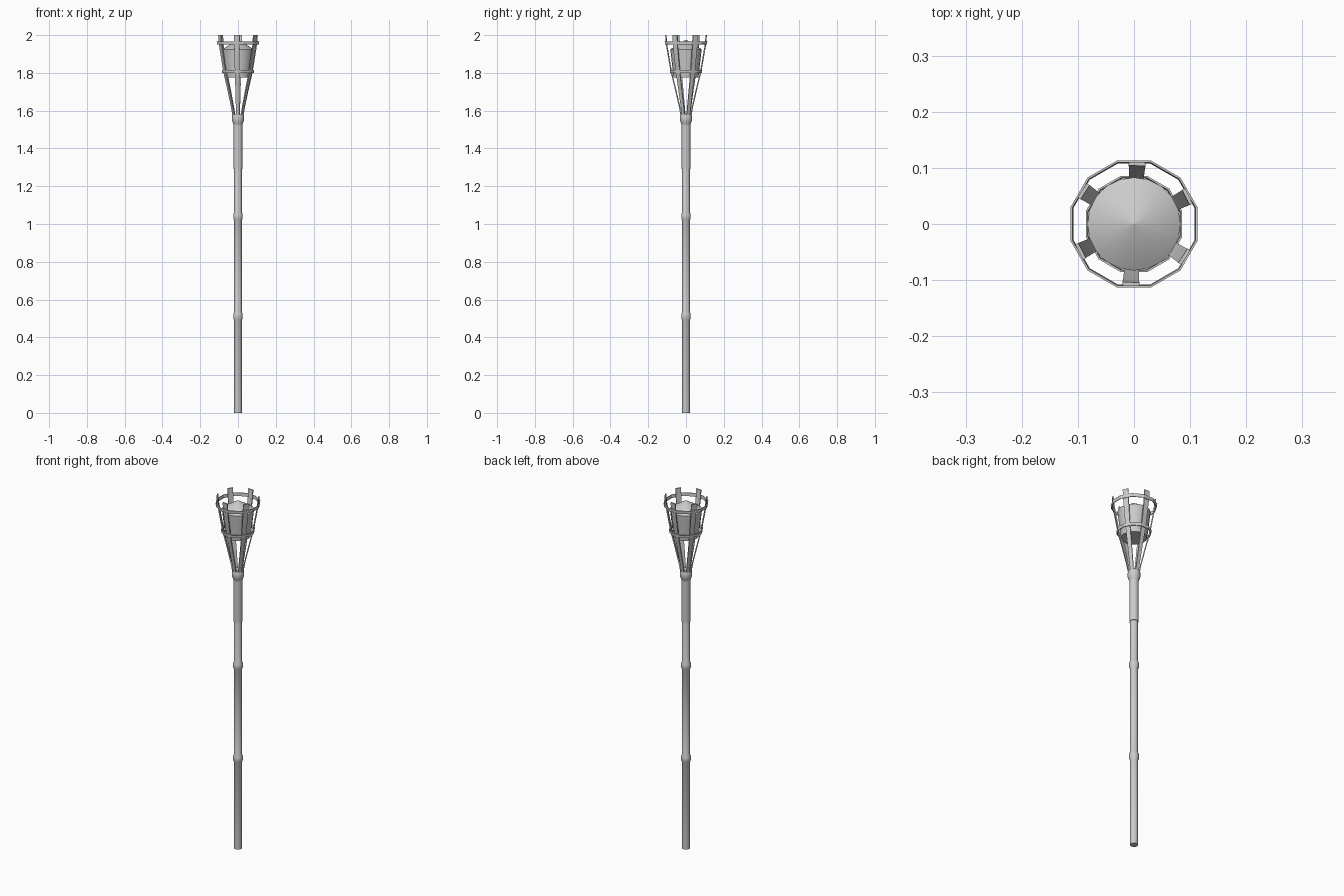
import bpy, bmesh
from math import sin, cos, pi, radians

if "Cube" in bpy.data.objects:
    bpy.data.objects.remove(bpy.data.objects["Cube"])


def finish(name, bm, smooth=True):
    bmesh.ops.recalc_face_normals(bm, faces=bm.faces)
    me = bpy.data.meshes.new(name)
    bm.to_mesh(me)
    bm.free()
    ob = bpy.data.objects.new(name, me)
    bpy.context.collection.objects.link(ob)
    if smooth:
        bpy.ops.object.select_all(action='DESELECT')
        ob.select_set(True)
        bpy.context.view_layer.objects.active = ob
        bpy.ops.object.shade_smooth_by_angle(angle=radians(35))
    return ob


def lathe(name, profile, sides, offset=0.0, closed=False, smooth=True):
    """Revolve (radius, z) points; a closed profile makes a ring, an open one is capped."""
    bm = bmesh.new()
    rows = [[bm.verts.new((r * cos(offset + 2 * pi * i / sides),
                           r * sin(offset + 2 * pi * i / sides), z))
             for i in range(sides)] for r, z in profile]
    pairs = list(zip(rows, rows[1:])) + ([(rows[-1], rows[0])] if closed else [])
    for a, b in pairs:
        for i in range(sides):
            j = (i + 1) % sides
            bm.faces.new((a[i], a[j], b[j], b[i]))
    if not closed:
        bm.faces.new(rows[0])
        bm.faces.new(rows[-1])
    bmesh.ops.remove_doubles(bm, verts=bm.verts, dist=1e-5)
    return finish(name, bm, smooth)


# Bamboo pole with two swollen nodes
pole = [(0.020, 0.0)]
for z in (0.512, 1.04):
    pole += [(0.020, z - 0.022), (0.025, z - 0.012), (0.025, z + 0.012), (0.020, z + 0.022)]
pole.append((0.020, 1.56))
lathe("pole", pole, 16)

# Thicker upper sleeve and the binding collar
lathe("upper_sleeve", [(0.0235, 1.29), (0.0235, 1.57)], 16)
lathe("collar", [(0.0235, 1.525), (0.029, 1.54), (0.032, 1.55),
                 (0.032, 1.572), (0.028, 1.582)], 16)

# Fuel canister with a conical top
lathe("canister", [(0.066, 1.775), (0.083, 1.925), (0.0001, 1.976)], 20)

# Two twelve-sided hoops around the slats
def hoop(name, r, z, h):
    t = 0.0035
    lathe(name, [(r - t, z - h), (r, z - h), (r + 0.002, z + h), (r - t + 0.002, z + h)],
          12, radians(15), closed=True, smooth=False)

hoop("upper_hoop", 0.115, 1.958, 0.009)
hoop("lower_hoop", 0.087, 1.808, 0.008)

# Six splayed slats: (radius of outer face, z, width)
path = [(0.026, 1.56, 0.018), (0.037, 1.62, 0.019), (0.060, 1.72, 0.022),
        (0.080, 1.80, 0.025), (0.094, 1.88, 0.027), (0.106, 1.95, 0.029), (0.110, 2.0, 0.030)]
thick = 0.006
for k in range(6):
    a = radians(27 + 60 * k)
    bm = bmesh.new()
    rows = []
    for r, z, w in path:
        rows.append([bm.verts.new((q * cos(a) - s * sin(a), q * sin(a) + s * cos(a), z))
                     for q, s in ((r, -w / 2), (r, w / 2),
                                  (r - thick, w / 2), (r - thick, -w / 2))])
    for lo, hi in zip(rows, rows[1:]):
        for i in range(4):
            j = (i + 1) % 4
            bm.faces.new((lo[i], lo[j], hi[j], hi[i]))
    bm.faces.new(rows[0])
    bm.faces.new(rows[-1])
    finish(f"slat_{k + 1}", bm)
